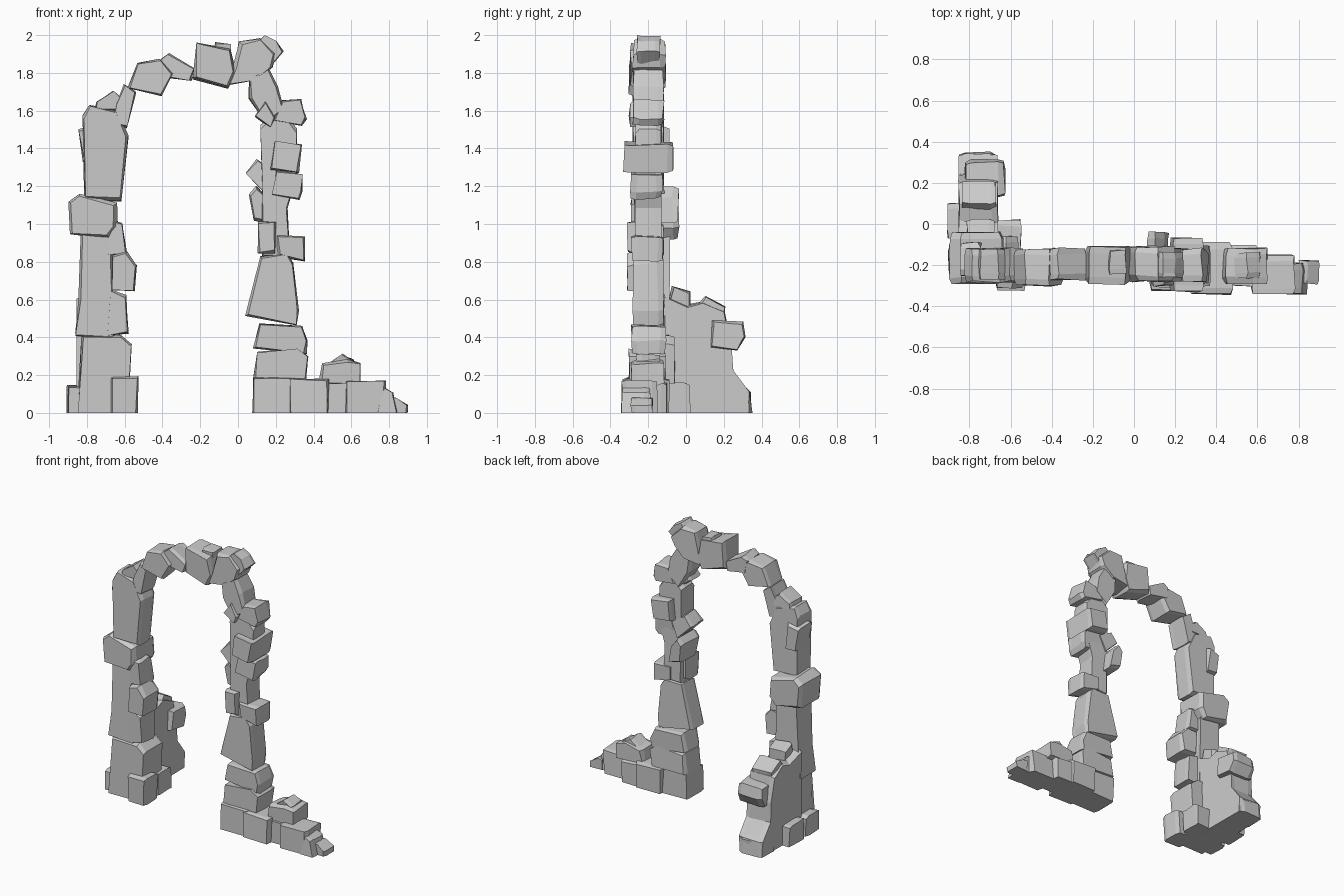
import bpy, bmesh, random
from mathutils import Vector

random.seed(7)


def stone(name, profile, lo, hi, side=False, chip=0.16, jit=0.006):
    """Chipped rock: a profile extruded along y (or x when side) with uneven worn rims."""
    bm = bmesh.new()
    n = len(profile)
    cu = sum(p[0] for p in profile) / n
    cv = sum(p[1] for p in profile) / n
    depth = hi - lo
    chamfer = min(0.03, depth * 0.2)
    rings = []
    for w, worn in ((lo, True), (lo + chamfer, False), (hi - chamfer, False), (hi, True)):
        ring = []
        for u, v in profile:
            k = 1 - random.uniform(0.03, chip) if worn else 1
            a = cu + (u - cu) * k + random.uniform(-jit, jit)
            b = cv + (v - cv) * k + random.uniform(-jit, jit)
            if v < 0.03:
                b = 0.0 if v <= 0.015 else v
            c = w + random.uniform(-jit, jit)
            ring.append(bm.verts.new((c, a, b) if side else (a, c, b)))
        rings.append(ring)
    for r, s in zip(rings, rings[1:]):
        for i in range(n):
            j = (i + 1) % n
            bm.faces.new((r[i], r[j], s[j], s[i]))
    bm.faces.new(rings[0])
    bm.faces.new(rings[-1])
    bmesh.ops.recalc_face_normals(bm, faces=bm.faces)
    me = bpy.data.meshes.new(name)
    bm.to_mesh(me)
    bm.free()
    ob = bpy.data.objects.new(name, me)
    bpy.context.collection.objects.link(ob)
    return ob


def box(x0, x1, z0, z1):
    return [(x0, z0), (x1, z0), (x1, z1), (x0, z1)]


# left pillar, bottom to top
stone("left_base", [(-.85, .01), (-.58, .01), (-.56, .36), (-.62, .41), (-.83, .41)], -.28, -.06, chip=.06)
stone("left_base_front_stone", box(-.67, -.53, .01, .19), -.32, -.16)
stone("left_base_inner_stone", box(-.66, -.55, .01, .16), -.13, .02)
stone("left_base_outer_stone", box(-.91, -.82, .01, .15), -.07, .10)
stone("left_base_corner_stone", box(-.90, -.82, .01, .14), -.25, -.10)
stone("left_lower_shaft", [(-.86, .41), (-.66, .39), (-.67, .97), (-.83, .97), (-.84, .60)], -.27, -.09, chip=.07)
stone("left_inner_stone_low", [(-.69, .41), (-.58, .42), (-.59, .62), (-.67, .65)], -.27, -.12)
stone("left_inner_stone_mid", [(-.67, .65), (-.55, .64), (-.54, .78), (-.59, .85), (-.67, .83)], -.31, -.13)
stone("left_inner_stone_high", [(-.69, .83), (-.59, .83), (-.61, 1.0), (-.68, 1.03)], -.27, -.12)
stone("left_wide_block", [(-.89, .95), (-.68, .92), (-.64, .98), (-.64, 1.11), (-.84, 1.16), (-.90, 1.12)], -.29, -.04)
stone("left_upper_shaft", [(-.81, 1.13), (-.62, 1.12), (-.58, 1.47), (-.64, 1.60), (-.79, 1.63), (-.82, 1.57)],
      -.28, -.12, chip=.07)
stone("left_upper_outer_stone", [(-.82, 1.33), (-.74, 1.33), (-.75, 1.52), (-.84, 1.50)], -.25, -.09)
stone("left_shoulder_stone", [(-.76, 1.60), (-.62, 1.60), (-.62, 1.67), (-.66, 1.70), (-.75, 1.65)], -.27, -.12)

# arch crown, left to right
stone("arch_stone_1", [(-.67, 1.53), (-.59, 1.51), (-.54, 1.70), (-.60, 1.74), (-.64, 1.64)], -.28, -.12)
stone("arch_stone_2", [(-.58, 1.72), (-.41, 1.68), (-.35, 1.79), (-.41, 1.87), (-.53, 1.85)], -.30, -.12)
stone("arch_stone_3", [(-.40, 1.78), (-.25, 1.76), (-.23, 1.82), (-.37, 1.90), (-.41, 1.87)], -.27, -.12, chip=.1)
stone("arch_keystone", [(-.24, 1.77), (-.05, 1.72), (-.01, 1.80), (-.04, 1.93), (-.22, 1.96)], -.29, -.11)
stone("keystone_cap", [(-.13, 1.90), (-.04, 1.87), (-.04, 1.95), (-.12, 1.96)], -.24, -.13)
stone("arch_stone_4", [(-.05, 1.74), (.09, 1.76), (.18, 1.83), (.20, 1.90), (.12, 1.98), (.01, 1.97), (-.03, 1.82)],
      -.28, -.11)
stone("crown_peak", [(.07, 1.93), (.18, 1.84), (.24, 1.91), (.20, 1.97), (.14, 2.0)], -.26, -.14)
stone("arch_stone_5", [(.06, 1.66), (.15, 1.53), (.24, 1.60), (.21, 1.73), (.16, 1.83), (.06, 1.77)], -.28, -.12)

# right pillar: slim core with stones lodged around it
stone("right_core", [(.13, .82), (.28, .82), (.26, 1.08), (.31, 1.25), (.31, 1.50), (.22, 1.62), (.12, 1.52),
                     (.13, 1.20)], -.27, -.13, chip=.05)
stone("right_shoulder_block", [(.18, 1.55), (.34, 1.52), (.36, 1.56), (.33, 1.66), (.23, 1.65)], -.28, -.12)
stone("right_shoulder_chip", [(.09, 1.57), (.17, 1.51), (.20, 1.56), (.14, 1.65)], -.30, -.17)
stone("right_big_stone", [(.17, 1.29), (.32, 1.27), (.34, 1.42), (.19, 1.44)], -.33, -.07)
stone("right_stone_mid", [(.18, 1.15), (.32, 1.13), (.34, 1.17), (.34, 1.26), (.20, 1.28)], -.29, -.13)
stone("right_inner_stone_high", [(.04, 1.27), (.15, 1.16), (.20, 1.27), (.10, 1.34)], -.26, -.12)
stone("right_inner_stone_mid", [(.08, 1.02), (.17, 1.01), (.15, 1.14), (.10, 1.20), (.06, 1.16)], -.25, -.04)
stone("right_inner_stone_low", box(.11, .20, .85, 1.01), -.31, -.16)
stone("right_outer_stone_low", [(.21, .83), (.35, .80), (.35, .93), (.21, .94)], -.29, -.12)
stone("right_lower_shaft", [(.04, .51), (.31, .46), (.32, .54), (.29, .79), (.26, .84), (.12, .83)],
      -.28, -.12, chip=.08)
stone("right_course_2", [(.08, .34), (.36, .31), (.37, .38), (.34, .46), (.11, .47)], -.29, -.11, chip=.1)
stone("right_course_1", [(.08, .18), (.36, .17), (.37, .30), (.32, .34), (.10, .32)], -.30, -.11, chip=.09)
stone("right_base", box(.08, .30, .01, .19), -.32, -.12, chip=.07)

# fallen rubble running out to the right
stone("rubble_1", box(.27, .48, .01, .18), -.34, -.09)
stone("rubble_2", box(.46, .60, .01, .16), -.30, -.10)
stone("rubble_top", [(.43, .16), (.65, .15), (.65, .26), (.58, .28), (.45, .26)], -.29, -.12)
stone("rubble_peak", [(.47, .25), (.62, .25), (.61, .28), (.55, .31)], -.26, -.14)
stone("rubble_3", box(.57, .78, .01, .17), -.34, -.15)
stone("rubble_4", [(.74, .01), (.84, .01), (.82, .11), (.76, .14)], -.34, -.19)
stone("rubble_tip", [(.80, .01), (.90, .01), (.90, .04), (.84, .08), (.80, .08)], -.29, -.18)

# broken wall stub running back from the left pillar (profiles in y, z)
stone("wall_stub", [(-.12, .01), (.34, .01), (.34, .10), (.25, .22), (.24, .36), (.20, .54), (.09, .59),
                    (.01, .57), (-.12, .62)], -.85, -.66, side=True, chip=.05)
stone("wall_end_stone", [(.13, .35), (.27, .33), (.31, .40), (.30, .48), (.14, .49)], -.82, -.63, side=True)
stone("wall_top_stone", [(.04, .54), (.20, .50), (.21, .56), (.10, .62)], -.83, -.67, side=True)
stone("wall_top_chip", [(-.10, .55), (.02, .55), (.02, .64), (-.07, .67)], -.81, -.68, side=True)
stone("wall_foot_stone", [(.20, .01), (.35, .01), (.34, .11), (.25, .21), (.20, .18)], -.85, -.67, side=True)
